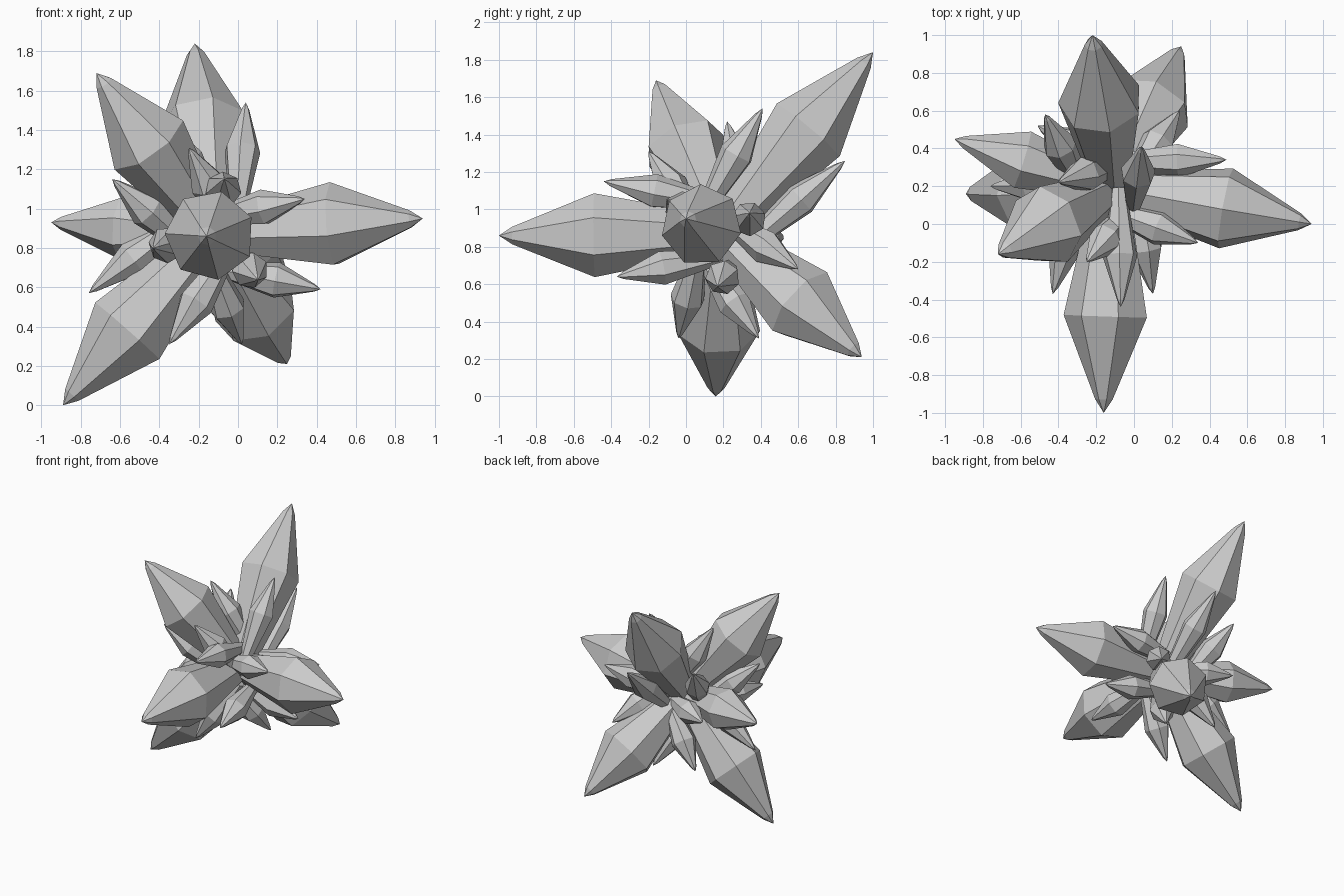
import bpy, bmesh, math
from mathutils import Vector

if "Cube" in bpy.data.objects:
    bpy.data.objects.remove(bpy.data.objects["Cube"])

CORE = Vector((-0.12, 0.19, 0.87))
SIDES = 7
# crystal profile: (fraction of length, fraction of radius)
PROFILE = [(0.0, 0.42), (0.57, 1.0), (0.94, 0.21)]


def crystal(name, base, tip, radius, twist):
    """Faceted shard from base to tip."""
    axis = tip - base
    rot = axis.to_track_quat('Z', 'Y')
    bm = bmesh.new()
    rings = []
    for t, f in PROFILE:
        ring = []
        for i in range(SIDES):
            a = twist + math.tau * i / SIDES
            p = Vector((math.cos(a) * f * radius, math.sin(a) * f * radius,
                        axis.length * t))
            ring.append(bm.verts.new(base + rot @ p))
        rings.append(ring)
    end = bm.verts.new(tip)
    bm.faces.new(rings[0][::-1])
    for i in range(SIDES):
        j = (i + 1) % SIDES
        for lo, hi in zip(rings, rings[1:]):
            bm.faces.new((lo[i], lo[j], hi[j], hi[i]))
        bm.faces.new((rings[-1][i], rings[-1][j], end))
    bmesh.ops.recalc_face_normals(bm, faces=bm.faces)
    mesh = bpy.data.meshes.new(name)
    bm.to_mesh(mesh)
    bm.free()
    bpy.context.collection.objects.link(bpy.data.objects.new(name, mesh))


# each cluster: large shard tip, its radius, tips of the small shards around it
CLUSTERS = [
    ((-0.72, -0.16, 1.69), 0.22,
     [(-0.64, -0.03, 1.15), (-0.25, -0.20, 1.31), (-0.40, 0.22, 1.47)]),
    ((-0.22, 1.00, 1.84), 0.225,
     [(0.04, 0.41, 1.54), (-0.07, 0.85, 1.26), (-0.47, 0.58, 1.25)]),
    ((0.94, 0.00, 0.95), 0.22,
     [(0.34, -0.10, 1.05), (0.42, 0.17, 0.59), (0.49, 0.34, 0.98)]),
    ((-0.89, 0.16, 0.00), 0.225,
     [(-0.76, 0.20, 0.57), (-0.35, -0.04, 0.31), (-0.40, 0.45, 0.40)]),
    ((0.25, 0.94, 0.21), 0.22,
     [(0.24, 0.60, 0.68), (0.02, 0.39, 0.31)]),
    ((-0.16, -1.00, 0.86), 0.23,
     [(-0.07, -0.44, 1.15), (0.10, -0.37, 0.64), (-0.43, -0.37, 0.80)]),
    ((-0.95, 0.45, 0.93), 0.16, [(-0.51, 0.52, 0.85)]),
]
for n, (tip, radius, small) in enumerate(CLUSTERS, 1):
    tip = Vector(tip)
    crystal(f"large_crystal_{n}", CORE, tip, radius, n * 0.8 - 0.8)
    direction = (tip - CORE).normalized()
    for k, s in enumerate(small, 1):
        s = Vector(s)
        # small shards root beside the large one and lean along it
        arm = s - CORE
        side = arm - direction * arm.dot(direction)
        crystal(f"small_crystal_{n}_{k}", CORE + side * 0.55, s, 0.093, k * 0.7)
